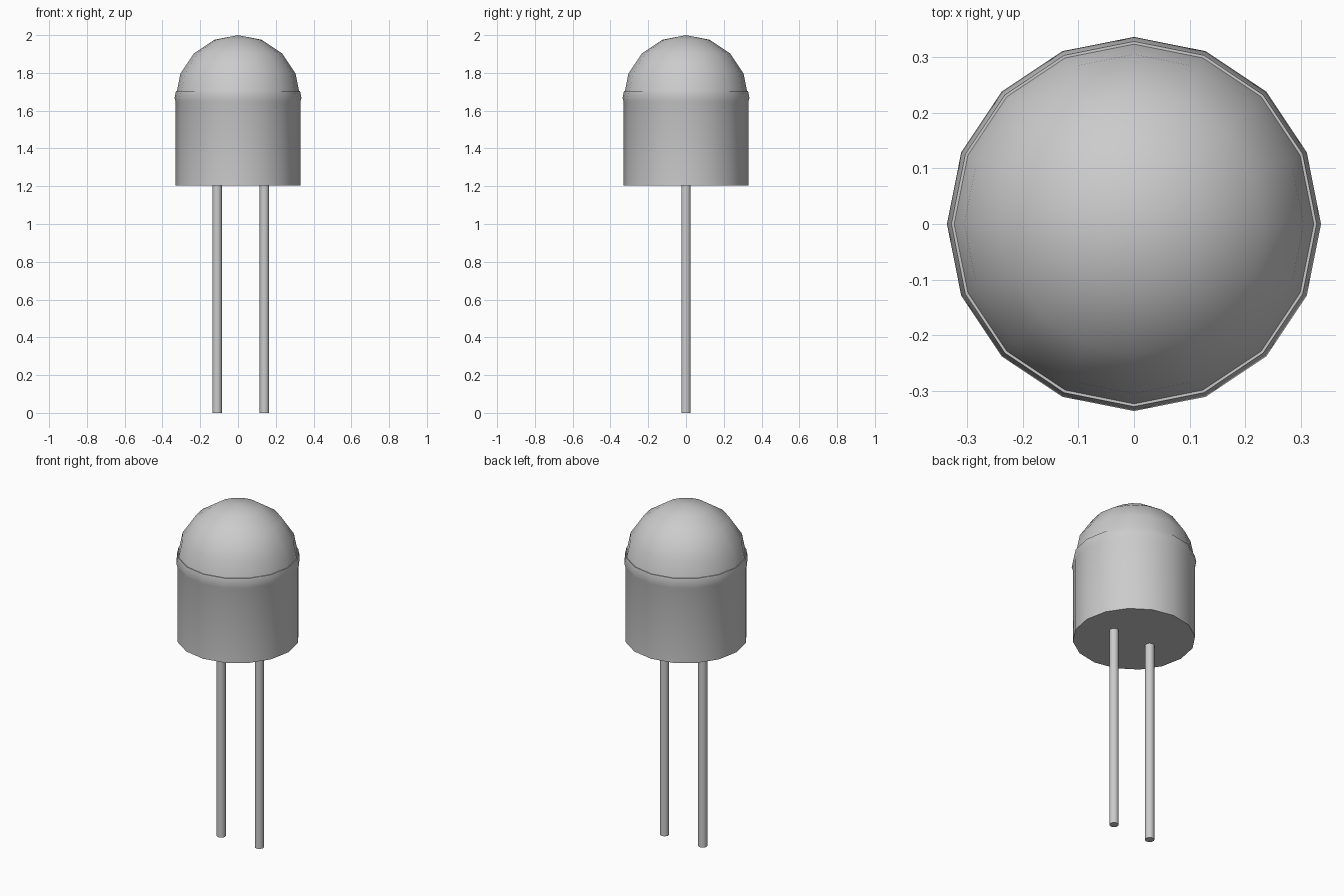
import bpy, math

cube = bpy.data.objects.get("Cube")
if cube:
    bpy.data.objects.remove(cube, do_unlink=True)

grey = bpy.data.materials.new("plain_grey")
grey.use_nodes = True
COLOUR = (0.6, 0.6, 0.6, 1)
grey.diffuse_color = COLOUR
grey.node_tree.nodes["Principled BSDF"].inputs["Base Color"].default_value = COLOUR


def lathe(name, profile, sides, x=0.0):
    """Revolve (radius, z) points, bottom to top; radius 0 closes to a point."""
    verts, faces, rings = [], [], []
    for r, z in profile:
        count = sides if r > 0 else 1
        rings.append([len(verts) + i for i in range(count)])
        for i in range(count):
            a = math.tau * i / sides
            verts.append((r * math.cos(a), r * math.sin(a), z))
    for low, high in zip(rings, rings[1:]):
        for i in range(sides):
            j = (i + 1) % sides
            if len(high) == 1:
                faces.append((low[i], low[j], high[0]))
            else:
                faces.append((low[i], low[j], high[j], high[i]))
    # Flat caps on open ends
    faces.append(rings[0][::-1])
    if len(rings[-1]) > 1:
        faces.append(rings[-1])
    mesh = bpy.data.meshes.new(name)
    mesh.from_pydata(verts, [], faces)
    mesh.materials.append(grey)
    obj = bpy.data.objects.new(name, mesh)
    obj.location.x = x
    bpy.context.collection.objects.link(obj)
    bpy.ops.object.select_all(action='DESELECT')
    obj.select_set(True)
    bpy.context.view_layer.objects.active = obj
    bpy.ops.object.shade_smooth_by_angle(angle=math.radians(30))
    return obj


SIDES = 16

# Cylindrical base with its small flared rim
lathe("base", [(0.33, 1.205), (0.33, 1.648), (0.336, 1.667), (0.328, 1.705)], SIDES)

# Half-sphere lens
R, CENTRE = 0.33, 1.67
steps = [math.radians(22.5 * k) for k in range(4)]
lathe("dome", [(R * math.cos(a), CENTRE + R * math.sin(a)) for a in steps]
      + [(0, CENTRE + R)], SIDES)

# Two straight wire legs
for name, x in (("right_leg", -0.11), ("left_leg", 0.14)):
    lathe(name, [(0.025, 0), (0.025, 1.21)], SIDES, x)
